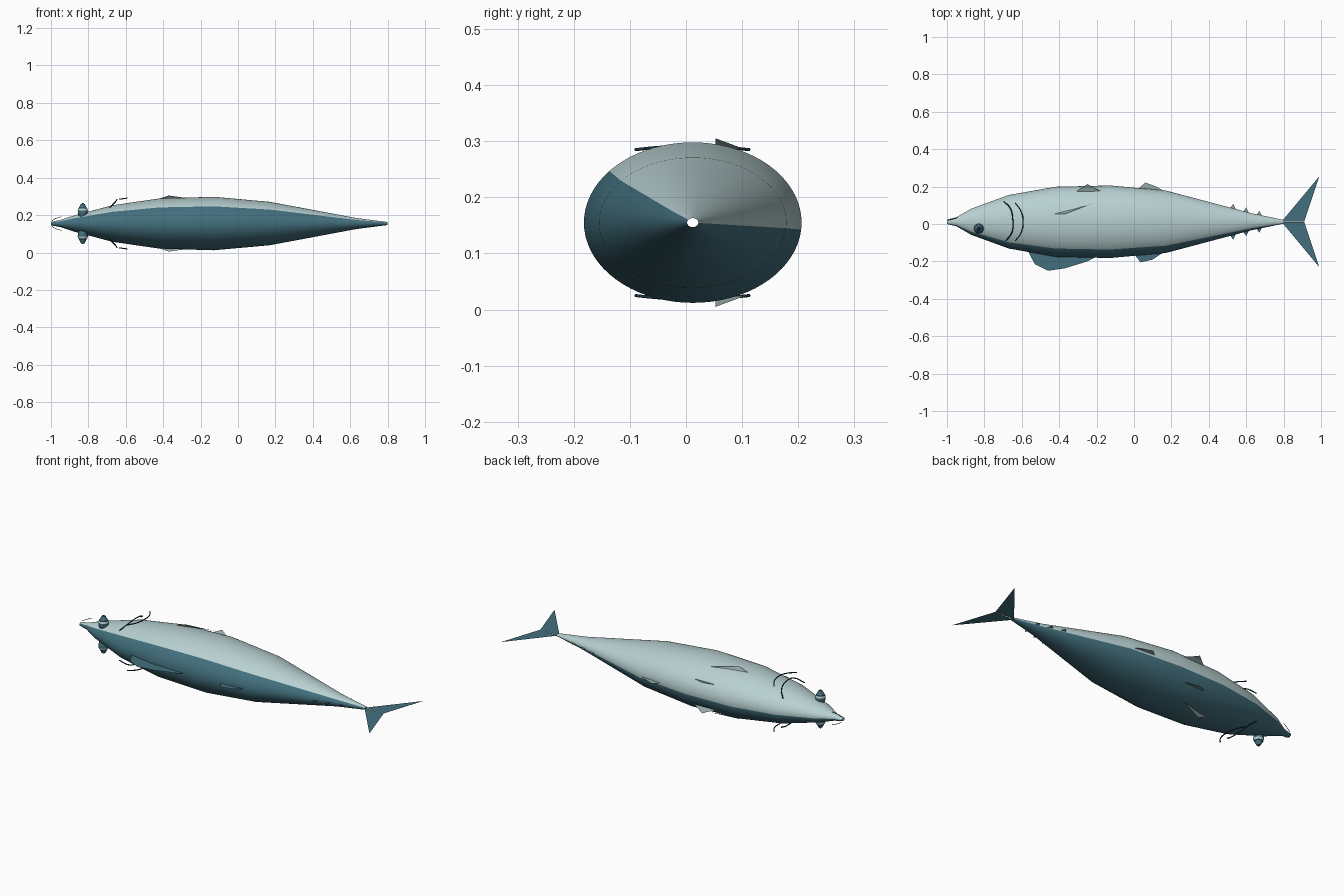
import bpy, bmesh, math
from mathutils import Vector

if "Cube" in bpy.data.objects:
    bpy.data.objects.remove(bpy.data.objects["Cube"])

CY, CZ = 0.012, 0.155  # body axis


def material(name, rgb):
    m = bpy.data.materials.new(name)
    m.use_nodes = True
    m.diffuse_color = (*rgb, 1)
    m.node_tree.nodes["Principled BSDF"].inputs["Base Color"].default_value = (*rgb, 1)
    return m


BLUE = material("slate blue back", (0.055, 0.16, 0.205))
PALE = material("pale silver belly", (0.48, 0.63, 0.64))
GREY = material("grey fin", (0.30, 0.40, 0.39))
DARK = material("dark line", (0.012, 0.035, 0.05))


def finish(bm, name, *mats):
    mesh = bpy.data.meshes.new(name)
    bm.to_mesh(mesh)
    bm.free()
    for m in mats:
        mesh.materials.append(m)
    ob = bpy.data.objects.new(name, mesh)
    bpy.context.collection.objects.link(ob)
    return ob


def plate(name, pts, mat):
    """Single sheet through the given outline."""
    bm = bmesh.new()
    bm.faces.new([bm.verts.new(p) for p in pts])
    bm.normal_update()
    if sum(f.normal.z for f in bm.faces) < 0:
        bmesh.ops.reverse_faces(bm, faces=bm.faces[:])
    return finish(bm, name, mat)


def tube(name, pts, radius, mat):
    """Thin round line along a smooth path."""
    cu = bpy.data.curves.new(name, "CURVE")
    cu.dimensions = "3D"
    cu.bevel_depth, cu.bevel_resolution, cu.use_fill_caps = radius, 1, True
    cu.resolution_u = 5
    sp = cu.splines.new("BEZIER")
    sp.bezier_points.add(len(pts) - 1)
    for bp, p in zip(sp.bezier_points, pts):
        bp.co = p
        bp.handle_left_type = bp.handle_right_type = "AUTO"
    cu.materials.append(mat)
    ob = bpy.data.objects.new(name, cu)
    bpy.context.collection.objects.link(ob)


def loft(bm, rings):
    """Bridge rings of equal length; returns (step, segment, face)."""
    n = len(rings[0])
    vs = [[bm.verts.new(p) for p in r] for r in rings]
    return [(i, j, bm.faces.new((vs[i][j], vs[i][(j + 1) % n],
                                 vs[i + 1][(j + 1) % n], vs[i + 1][j])))
            for i in range(len(vs) - 1) for j in range(n)]


# Body: elliptical sections along x, open at both tips
STATIONS = [(-1, .012, .009), (-.95, .024, .019), (-.87, .07, .045),
            (-.67, .143, .098), (-.42, .187, .134), (-.13, .194, .143),
            (.17, .167, .116), (.63, .045, .03), (.8, .01, .008)]
SEG = 72
bm = bmesh.new()
rings = [[(x, CY + ry * math.cos(2 * math.pi * j / SEG), CZ + rz * math.sin(2 * math.pi * j / SEG))
          for j in range(SEG)] for x, ry, rz in STATIONS]
for i, j, f in loft(bm, rings):
    angle = (360 * (j + .5) / SEG + 5) % 360
    f.material_index = 1 if angle < 143 else 0
    f.smooth = True
bmesh.ops.recalc_face_normals(bm, faces=bm.faces[:])
finish(bm, "body", BLUE, PALE)

# Fins on the middle plane
flat = lambda pts: [(x, y, CZ) for x, y in pts]
plate("tail_fin_upper", flat([(.79, .01), (.99, -.23), (.91, .012)]), BLUE)
plate("tail_fin_lower", flat([(.79, .014), (.91, .012), (.99, .254)]), BLUE)
plate("first_dorsal_fin", flat([(-.57, -.14), (-.53, -.215), (-.46, -.25), (-.37, -.237),
                                (-.25, -.2), (-.19, -.17)]), BLUE)
plate("second_dorsal_fin", flat([(0, -.16), (.035, -.205), (.1, -.19), (.16, -.15)]), BLUE)
plate("anal_fin", flat([(.02, .185), (.06, .222), (.12, .2), (.17, .17)]), GREY)

# Finlets along the tail stalk
for k, x in enumerate((.53, .6, .67)):
    half = .045 + (.63 - x) * .265
    for side, label, mat in ((-1, "upper", BLUE), (1, "lower", GREY)):
        y = CY + side * half
        plate(f"{label}_finlet_{k + 1}",
              flat([(x - .02, y - side * .005), (x, y + side * .024), (x + .018, y - side * .012)]), mat)

# Paired parts, mirrored about the middle plane
for s, side in ((1, "left"), (-1, "right")):
    off = lambda pts: [(x, y, CZ + s * h) for x, y, h in pts]

    plate(f"pectoral_fin_{side}", off([(-.43, .053, .13), (-.37, .053, .15), (-.23, .107, .13),
                                       (-.32, .08, .132)]), GREY)
    for k in (0, 1):
        d = k * .005
        plate(f"pelvic_fin_{side}_{k + 1}",
              off([(-.31, .172, .068 + d), (-.25, .213, .09 - d), (-.17, .172, .068 + d)]), GREY)

    # Gill slits
    tube(f"front_gill_{side}", off([(-.695, .12, .08), (-.662, .085, .108), (-.648, .02, .128),
                                    (-.653, -.045, .12), (-.685, -.09, .085)]), .003, DARK)
    tube(f"rear_gill_{side}", off([(-.635, .113, .13), (-.605, .07, .134), (-.593, .012, .137),
                                   (-.605, -.05, .134), (-.635, -.09, .13)]), .003, DARK)

    # Mouth line
    tube(f"mouth_{side}", off([(-.995, .02, .015), (-.97, .026, .029), (-.945, .034, .036)]),
         .0015, DARK)

    # Eye: banded bulb standing off the head
    profile = [(.02, .035), (.026, .053), (.027, .07), (.024, .08), (.02, .086),
               (.015, .095), (.011, .103), (.004, .109)]
    bands = [BLUE, PALE, DARK]
    rings = [[(-.83 + r * math.cos(math.pi * j / 12), -.025 + r * math.sin(math.pi * j / 12), CZ + s * h)
              for j in range(24)] for r, h in profile]
    bm = bmesh.new()
    for i, j, f in loft(bm, rings):
        f.material_index = (0, 0, 1, 2, 0, 0, 2)[i]
    bm.verts.ensure_lookup_table()
    bm.faces.new(bm.verts[-24:]).material_index = 2
    bmesh.ops.recalc_face_normals(bm, faces=bm.faces[:])
    finish(bm, f"eye_{side}", *bands)
